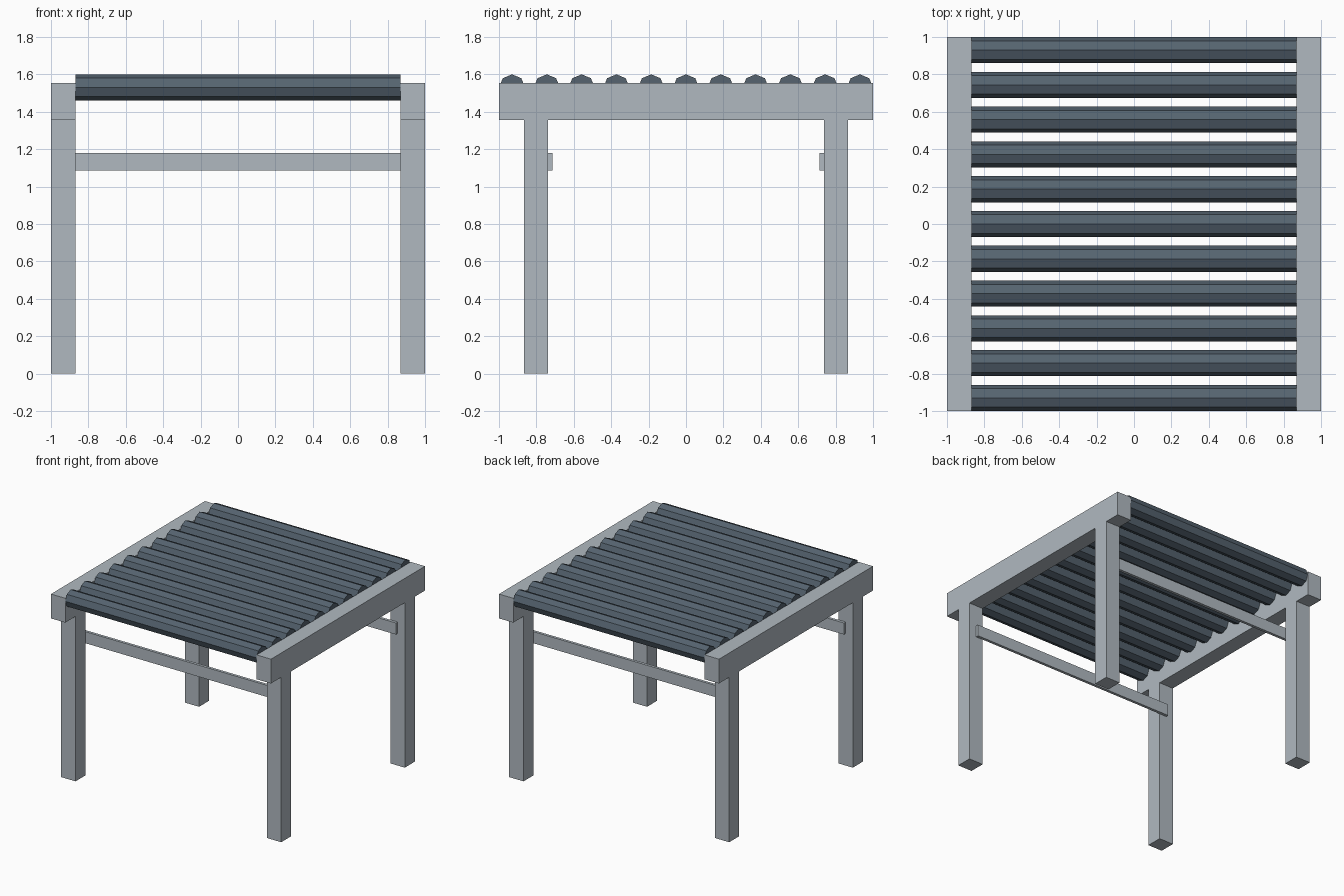
import bpy
import math

cube = bpy.data.objects.get("Cube")
if cube:
    bpy.data.objects.remove(cube, do_unlink=True)


def make_material(name, colour):
    mat = bpy.data.materials.new(name)
    mat.use_nodes = True
    mat.diffuse_color = (*colour, 1)
    mat.node_tree.nodes["Principled BSDF"].inputs["Base Color"].default_value = (*colour, 1)
    return mat


frame_grey = make_material("pale grey", (0.434, 0.485, 0.527))
slat_grey = make_material("slate grey", (0.093, 0.127, 0.162))


def box(name, low, high, mat):
    """Box between two opposite corners."""
    bpy.ops.mesh.primitive_cube_add(size=1)
    obj = bpy.context.object
    obj.name = name
    obj.location = [(a + b) / 2 for a, b in zip(low, high)]
    obj.scale = [b - a for a, b in zip(low, high)]
    bpy.ops.object.transform_apply(location=False, rotation=False, scale=True)
    obj.data.materials.append(mat)
    return obj


INNER = 0.87          # inner face of posts and beams
POST_IN, POST_OUT = 0.737, 0.867
BEAM_LOW, BEAM_TOP = 1.355, 1.555

# Side beams and the posts under them
for side, s in (("left", 1), ("right", -1)):
    x0, x1 = sorted((s * INNER, s))
    box(f"{side}_beam", (x0, -1, BEAM_LOW), (x1, 1, BEAM_TOP), frame_grey)
    for end, e in (("front", -1), ("back", 1)):
        y0, y1 = sorted((e * POST_IN, e * POST_OUT))
        box(f"{end}_{side}_post", (x0, y0, 0), (x1, y1, BEAM_LOW), frame_grey)

# Thin cross rails fixed to the inner faces of the posts
for end, e in (("front", -1), ("back", 1)):
    y0, y1 = sorted((e * 0.714, e * POST_IN))
    box(f"{end}_rail", (-0.935, y0, 1.085), (0.935, y1, 1.18), frame_grey)

# Octagonal roof slats with a ridge on top
SLATS, RADIUS = 11, 0.07
span = 2 * (1 - RADIUS)
for i in range(SLATS):
    y = -span / 2 + span * i / (SLATS - 1)
    bpy.ops.mesh.primitive_cylinder_add(
        vertices=8, radius=RADIUS, depth=2 * INNER,
        location=(0, y, 1.53), rotation=(0, math.pi / 2, 0))
    slat = bpy.context.object
    slat.name = f"roof_slat_{i + 1}"
    slat.data.materials.append(slat_grey)
